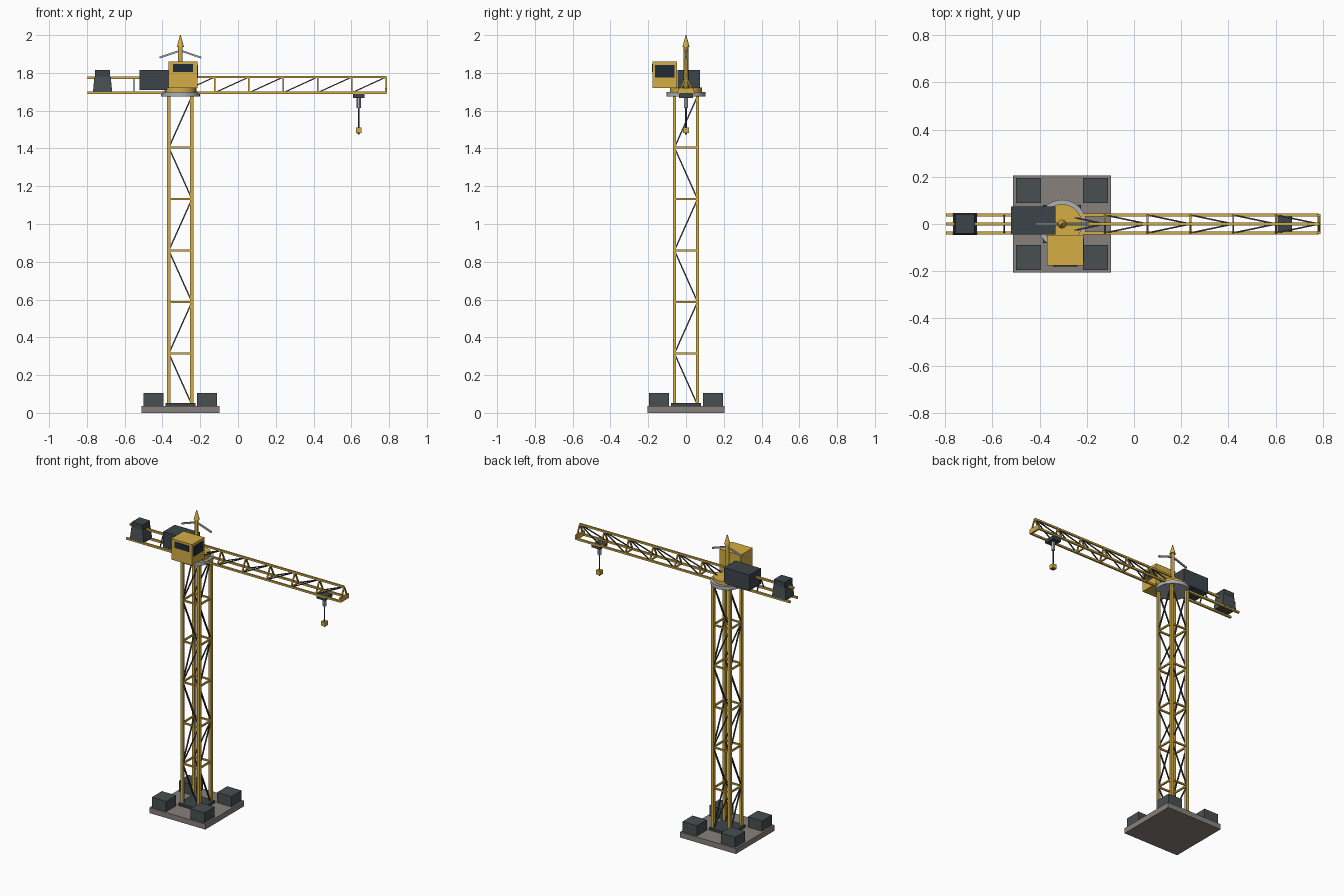
import bpy, bmesh
from mathutils import Vector, Matrix

if "Cube" in bpy.data.objects:
    bpy.data.objects.remove(bpy.data.objects["Cube"])


def material(name, rgb):
    m = bpy.data.materials.new(name)
    m.diffuse_color = (*rgb, 1)
    m.use_nodes = True
    m.node_tree.nodes["Principled BSDF"].inputs["Base Color"].default_value = m.diffuse_color
    return m


YELLOW = material("yellow_paint", (0.66, 0.42, 0.06))
DARK = material("dark_steel", (0.045, 0.06, 0.068))
BALLAST = material("ballast_grey", (0.065, 0.08, 0.085))
CONCRETE = material("concrete", (0.25, 0.22, 0.2))
GLASS = material("dark_glass", (0.015, 0.025, 0.04))
STEEL = material("light_steel", (0.42, 0.44, 0.46))
CX = -0.305  # mast axis


def finish(name, bm, mat, smooth=False):
    me = bpy.data.meshes.new(name)
    bmesh.ops.recalc_face_normals(bm, faces=bm.faces)
    bm.to_mesh(me)
    bm.free()
    me.materials.append(mat)
    ob = bpy.data.objects.new(name, me)
    bpy.context.collection.objects.link(ob)
    if smooth:
        bpy.ops.object.select_all(action='DESELECT')
        ob.select_set(True)
        bpy.context.view_layer.objects.active = ob
        bpy.ops.object.shade_smooth_by_angle()
    return ob


def box(name, x, y, z, mat, taper=1.0):
    """Box from (min, max) ranges; taper scales its top."""
    bm = bmesh.new()
    bmesh.ops.create_cube(bm, size=1)
    for v in bm.verts:
        k = taper if v.co.z > 0 else 1
        v.co = (sum(x) / 2 + v.co.x * (x[1] - x[0]) * k,
                sum(y) / 2 + v.co.y * (y[1] - y[0]) * k,
                sum(z) / 2 + v.co.z * (z[1] - z[0]))
    return finish(name, bm, mat)


def tube(name, x, y, z0, z1, r0, r1, mat, sides=24):
    bm = bmesh.new()
    bmesh.ops.create_cone(bm, cap_ends=True, segments=sides, radius1=r0, radius2=r1,
                          depth=z1 - z0, matrix=Matrix.Translation((x, y, (z0 + z1) / 2)))
    return finish(name, bm, mat, True)


def bars(name, pairs, w, mat):
    """Square bars between pairs of points, joined into one object."""
    bm = bmesh.new()
    for a, b in pairs:
        a, b = Vector(a), Vector(b)
        d = b - a
        up = Vector((0, 1, 0)) if abs(d.normalized().y) < 0.9 else Vector((0, 0, 1))
        sx = up.cross(d).normalized()
        sy = d.normalized().cross(sx)
        rot = Matrix((sx, sy, d.normalized())).transposed().to_4x4()
        bmesh.ops.create_cube(bm, size=1, matrix=Matrix.Translation((a + b) / 2) @ rot
                              @ Matrix.Diagonal((w, w, d.length, 1)))
    return finish(name, bm, mat)


# Foundation and ballast
box("base_slab", (CX - .207, CX + .207), (-.205, .205), (0, .036), CONCRETE)
for sx in (-1, 1):
    for sy in (-1, 1):
        bx, by = CX + sx * .142, sy * .142
        box("ballast_block", (bx - .053, bx + .053), (by - .053, by + .053), (.036, .105), BALLAST)
box("mast_foot_plate", (CX - .08, CX + .08), (-.08, .08), (.036, .052), DARK)

# Lattice mast
H, Z0, STEP = 0.061, 0.042, 0.2725
bars("mast_legs", [((CX + i * H, j * H, .04), (CX + i * H, j * H, 1.68))
                   for i in (-1, 1) for j in (-1, 1)], .018, YELLOW)
rungs, braces = [], []
for n in range(6):
    za, zb = Z0 + n * STEP, Z0 + (n + 1) * STEP
    s = H if n % 2 == 0 else -H
    for side in (-H, H):
        braces += [((CX + s, side, za), (CX - s, side, zb)),
                   ((CX + side, s, za), (CX + side, -s, zb))]
        if n < 5:
            rungs += [((CX - H, side, zb), (CX + H, side, zb)),
                      ((CX + side, -H, zb), (CX + side, H, zb))]
bars("mast_rungs", rungs, .010, YELLOW)
bars("mast_braces", braces, .007, DARK)

# Slewing ring and turntable
tube("slewing_ring", CX, 0, 1.675, 1.699, .103, .103, STEEL, 32)
tube("turntable", CX, 0, 1.699, 1.722, .084, .084, YELLOW, 32)

# Jib: two lower chords, one upper chord
W, LOW, TOP, END = 0.038, 1.695, 1.778, 0.784
bars("jib_chords", [((CX, -W, LOW), (END, -W, LOW)), ((CX, W, LOW), (END, W, LOW)),
                    ((CX, 0, TOP), (END, 0, TOP))], .012, YELLOW)
bay = (END - CX) / 6
posts, diagonals = [], []
for n in range(6):
    xa, xb = CX + n * bay, CX + (n + 1) * bay
    posts.append(((xb, -W, LOW), (xb, W, LOW)))
    for s in (-W, W):
        posts.append(((xb, s, LOW), (xb, 0, TOP)))
        diagonals.append(((xa, s, LOW), (xb, 0, TOP)))
bars("jib_posts", posts, .008, YELLOW)
bars("jib_diagonals", diagonals, .006, DARK)
box("jib_end_beam", (.777, .79), (-.043, .043), (1.69, 1.72), YELLOW)

# Counter jib
bars("counter_jib_chords", [((-.797, -W, LOW), (CX, -W, LOW)), ((-.797, W, LOW), (CX, W, LOW)),
                            ((-.797, 0, TOP - .004), (CX, 0, TOP - .004))], .013, YELLOW)
bars("counter_jib_posts", [((-.55, s, LOW), (-.55, 0, TOP)) for s in (-W, W)], .006, DARK)
box("counterweight", (-.768, -.666), (-.046, .046), (1.698, 1.782), BALLAST, .84)
box("counterweight_cap", (-.757, -.677), (-.04, .04), (1.782, 1.815), DARK)
box("machinery_house", (-.521, -.333), (-.045, .075), (1.71, 1.815), DARK)

# Operator cab
box("cab", (-.369, -.215), (-.177, -.047), (1.72, 1.86), YELLOW)
box("cab_front_window", (-.343, -.239), (-.18, -.17), (1.806, 1.846), GLASS)
box("cab_side_window", (-.225, -.212), (-.163, -.062), (1.776, 1.842), GLASS)

# Tower head with stays
tube("head_post", CX, 0, 1.72, 1.94, .013, .012, YELLOW, 12)
tube("head_cone", CX, 0, 1.937, 2.0, .019, .002, YELLOW, 12)
bars("head_stays", [((CX, 0, 1.918), (CX + s * .11, 0, 1.881)) for s in (-1, 1)], .010, STEEL)

# Trolley, hoist and hook
HX = 0.639
box("trolley", (HX - .031, HX + .031), (-.038, .038), (1.668, 1.69), DARK)
tube("hoist_sleeve", HX, 0, 1.613, 1.67, .011, .011, STEEL, 12)
tube("hoist_cable", HX, 0, 1.505, 1.62, .004, .004, DARK, 8)
box("hook_block", (HX - .015, HX + .015), (-.015, .015), (1.483, 1.511), YELLOW)
tube("hook", HX, 0, 1.473, 1.485, .004, .007, DARK, 8)
